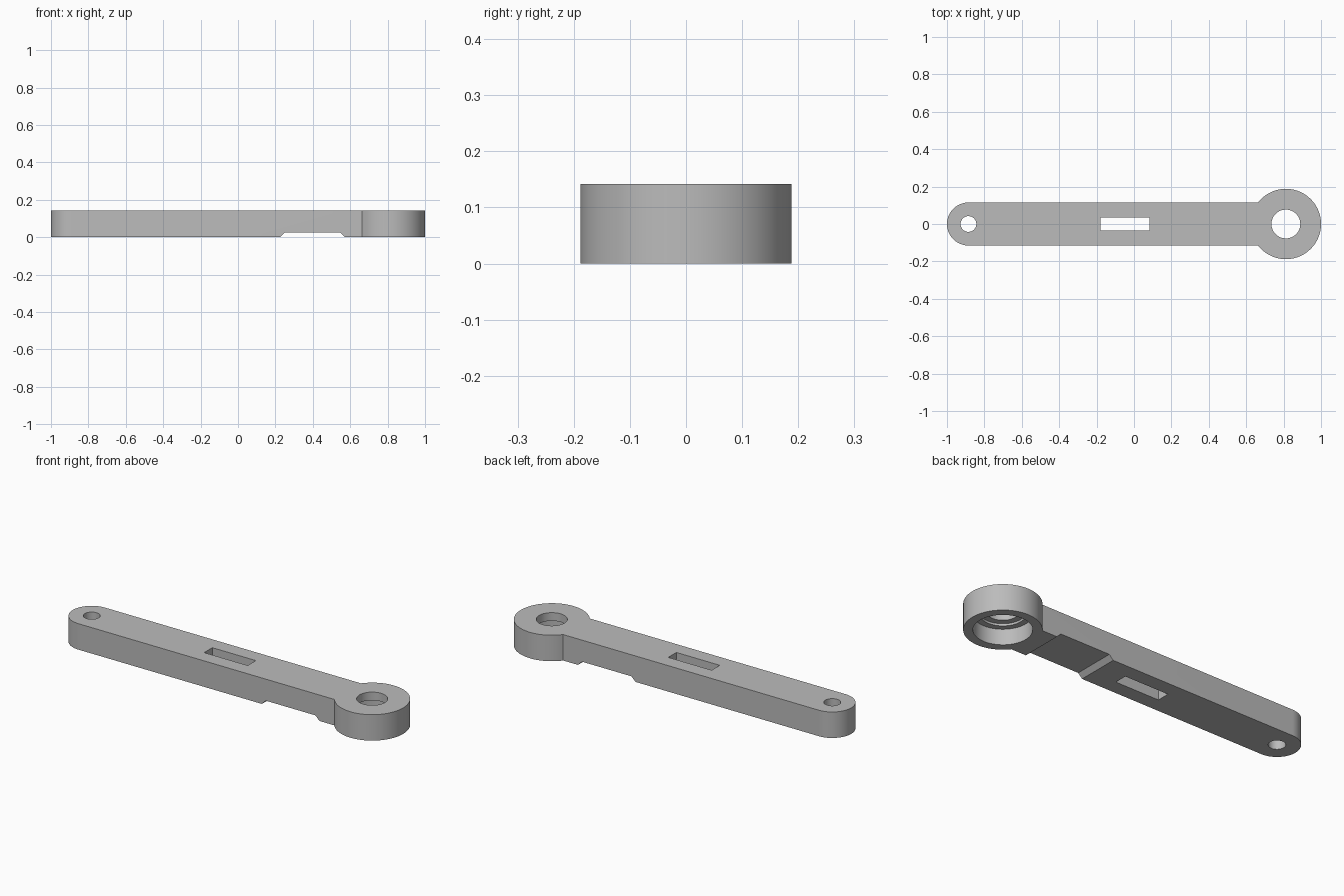
import bpy
import bmesh
import math

if "Cube" in bpy.data.objects:
    bpy.data.objects.remove(bpy.data.objects["Cube"], do_unlink=True)

HEIGHT = 0.142
HALF_WIDTH = 0.115
RING_X, RING_R = 0.812, 0.188
PIN_X = -1 + HALF_WIDTH

grey = bpy.data.materials.new("plain grey")
grey.use_nodes = True
colour = (0.5, 0.5, 0.5, 1)
grey.diffuse_color = colour
grey.node_tree.nodes["Principled BSDF"].inputs["Base Color"].default_value = colour


def prism(name, outline, vector):
    """Extrude a closed outline of 3D points along a vector."""
    bm = bmesh.new()
    face = bm.faces.new([bm.verts.new(p) for p in outline])
    grown = bmesh.ops.extrude_face_region(bm, geom=[face])["geom"]
    verts = [g for g in grown if isinstance(g, bmesh.types.BMVert)]
    bmesh.ops.translate(bm, verts=verts, vec=vector)
    bmesh.ops.recalc_face_normals(bm, faces=bm.faces)
    mesh = bpy.data.meshes.new(name)
    bm.to_mesh(mesh)
    bm.free()
    mesh.materials.append(grey)
    obj = bpy.data.objects.new(name, mesh)
    bpy.context.collection.objects.link(obj)
    return obj


def arc(x, radius, start, end, steps, z=0.0):
    angles = [start + (end - start) * i / steps for i in range(steps + 1)]
    return [(x + radius * math.cos(a), radius * math.sin(a), z) for a in angles]


def round_cutter(name, x, radius, low, high):
    circle = arc(x, radius, 0, 2 * math.pi, 64, low)[:-1]
    return prism(name, circle, (0, 0, high - low))


# Arm with a rounded pin end and a round bearing housing
meet = math.pi - math.asin(HALF_WIDTH / RING_R)
outline = arc(RING_X, RING_R, -meet, meet, 80)
outline += arc(PIN_X, HALF_WIDTH, math.pi / 2, 3 * math.pi / 2, 40)
arm = prism("lever_arm", outline, (0, 0, HEIGHT))

# Openings: pin hole, stepped bearing seat, slot, underside notch
slot = [(-0.18, -0.035, -0.1), (0.083, -0.035, -0.1),
        (0.083, 0.035, -0.1), (-0.18, 0.035, -0.1)]
notch = [(0.225, -0.3, 0), (0.225, -0.3, -0.1), (0.573, -0.3, -0.1),
         (0.573, -0.3, 0), (0.549, -0.3, 0.024), (0.249, -0.3, 0.024)]
cutters = [
    round_cutter("pin_hole", PIN_X, 0.042, -0.1, 0.3),
    round_cutter("shaft_hole", RING_X, 0.077, -0.1, 0.3),
    round_cutter("seat_step", RING_X, 0.11, -0.1, 0.097),
    round_cutter("bearing_seat", RING_X, 0.142, -0.1, 0.085),
    prism("slot", slot, (0, 0, 0.4)),
    prism("underside_notch", notch, (0, 0.6, 0)),
]

bpy.ops.object.select_all(action='DESELECT')
bpy.context.view_layer.objects.active = arm
arm.select_set(True)
for cutter in cutters:
    cutter.hide_render = True
    mod = arm.modifiers.new(cutter.name, 'BOOLEAN')
    mod.operation = 'DIFFERENCE'
    mod.solver = 'EXACT'
    mod.object = cutter
    bpy.ops.object.modifier_apply(modifier=mod.name)
for cutter in cutters:
    bpy.data.objects.remove(cutter, do_unlink=True)

bpy.ops.object.shade_smooth_by_angle(angle=math.radians(30))
